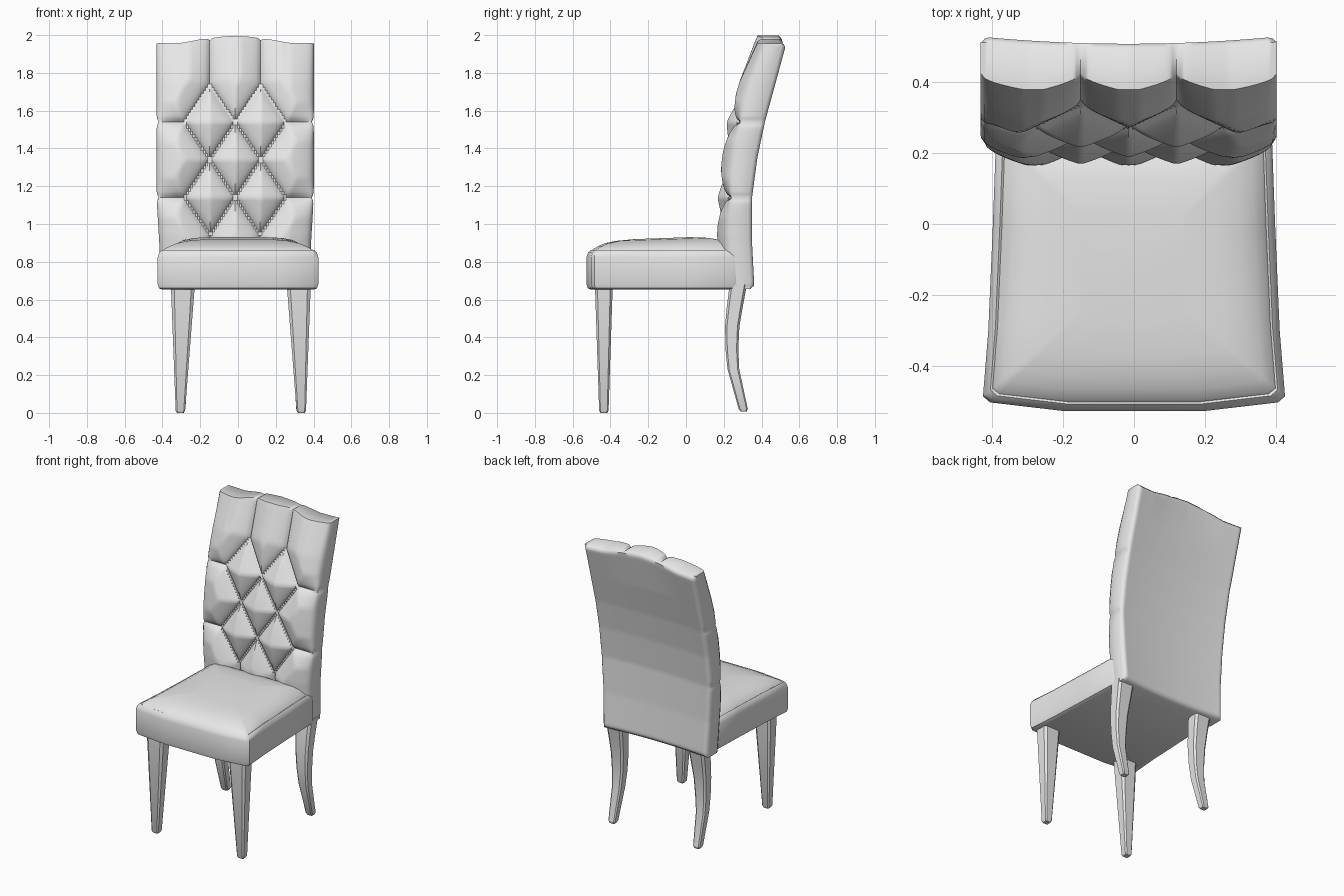
import bpy, bmesh, math
from mathutils import Vector

if "Cube" in bpy.data.objects:
    bpy.data.objects.remove(bpy.data.objects["Cube"])

grey = bpy.data.materials.new("light_grey")
grey.use_nodes = True
GREY = (0.8, 0.8, 0.8, 1)
grey.diffuse_color = GREY
grey.node_tree.nodes["Principled BSDF"].inputs["Base Color"].default_value = GREY


def finish(bm, name, angle):
    """Turn a bmesh into a shaded object."""
    bmesh.ops.recalc_face_normals(bm, faces=bm.faces)
    mesh = bpy.data.meshes.new(name)
    bm.to_mesh(mesh)
    bm.free()
    mesh.materials.append(grey)
    ob = bpy.data.objects.new(name, mesh)
    bpy.context.collection.objects.link(ob)
    bpy.ops.object.select_all(action="DESELECT")
    ob.select_set(True)
    bpy.context.view_layer.objects.active = ob
    bpy.ops.object.shade_smooth_by_angle(angle=math.radians(angle))
    return ob


def interp(table, t):
    """Piecewise linear lookup."""
    if t <= table[0][0]:
        return table[0][1]
    for (a, p), (b, q) in zip(table, table[1:]):
        if t <= b:
            return p + (q - p) * (t - a) / (b - a)
    return table[-1][1]


def skin(bm, rings):
    """Join equal closed rings and cap both ends."""
    n = len(rings[0])
    for low, high in zip(rings, rings[1:]):
        for i in range(n):
            k = (i + 1) % n
            bm.faces.new((low[i], low[k], high[k], high[i]))
    bm.faces.new(rings[0][::-1])
    bm.faces.new(rings[-1])


# Tufting pattern: buttons on a diamond lattice joined by seams
U, V, MID = 0.135, 0.2, 1.54
buttons = [(x, z) for z in range(-3, 2) for x in range(-2, 3) if (x + z) % 2 == 0]
seams = [(p, q) for p in buttons for q in buttons
         if p[0] < q[0] and q[0] - p[0] == 1 and abs(p[1] - q[1]) == 1]
for s in (-1, 1):
    seams += [((s, 1), (s, 3)), ((s, -3), (s, -6))]
    seams += [((2 * s, z), (4 * s, z)) for z in (0, -2)]
seams = [(Vector((a[0] * U, a[1] * V)), Vector((b[0] * U, b[1] * V))) for a, b in seams]


def seam_distance(x, z):
    p = Vector((x, z))
    best = 9
    for a, b in seams:
        d = b - a
        t = max(0, min(1, (p - a).dot(d) / d.length_squared))
        best = min(best, (p - a - d * t).length)
    return best


# Tufted backrest: front and rear sheets sharing one rim
FRONT = [(0.65, 0.25), (0.94, 0.235), (1.14, 0.24), (1.34, 0.26),
         (1.54, 0.287), (1.74, 0.35), (1.96, 0.425)]
REAR = [(0.65, 0.345), (0.9, 0.332), (1.14, 0.332), (1.35, 0.36),
        (1.54, 0.40), (1.96, 0.515)]
CREST = [(0, 0.04), (0.137, 0.03), (0.28, 0.003), (0.42, 0)]
COLS, LOW, HIGH = 37, -53, 25
HALF = COLS * U / 12

bm = bmesh.new()
front, rear = [], []
for j in range(LOW, HIGH + 1):
    dz = j * V / 12
    z = MID + dz
    width = interp([(0.65, 0.94), (0.9, 0.965), (1.14, 1)], z)
    frow, rrow = [], []
    for i in range(-COLS, COLS + 1):
        x = i * U / 12
        d = seam_distance(x, dz)
        edge = HALF - abs(x)
        fade = min(1, edge / 0.12) ** 0.5
        bulge = 0.07 * min(1, d / 0.105) ** 0.6 * fade
        if j > HIGH - 12:
            bulge *= 0.65 + 0.35 * (HIGH - j) / 12
        notch = math.exp(-d / 0.012)
        lift = interp(CREST, abs(x)) * max(0, min(1, (z - 1.74) / 0.2))
        xx = x * width
        if edge < 0.001:
            xx -= math.copysign(0.012 * notch, x)
        if j == HIGH:
            lift -= 0.014 * notch
        frow.append(bm.verts.new((xx - 0.015, interp(FRONT, z) - bulge, z + lift)))
        # rounded rear rim, slightly hollow back
        rim = min(edge, (HIGH - j) * V / 12, (j - LOW) * V / 12)
        rnd = 0.022 * max(0, 1 - rim / 0.025) ** 2
        y = interp(REAR, z) + 0.02 * (x / HALF) ** 2 - rnd
        rrow.append(bm.verts.new((xx - 0.015, y, z + lift)))
    front.append(frow)
    rear.append(rrow)

for sheet in (front, rear):
    for a, b in zip(sheet, sheet[1:]):
        for i in range(2 * COLS):
            bm.faces.new((a[i], a[i + 1], b[i + 1], b[i]))
for c in (0, -1):
    for j in range(HIGH - LOW):
        bm.faces.new((front[j][c], front[j + 1][c], rear[j + 1][c], rear[j][c]))
    for i in range(2 * COLS):
        bm.faces.new((front[c][i], front[c][i + 1], rear[c][i + 1], rear[c][i]))
finish(bm, "tufted_backrest", 50)

# Seat cushion: outline lofted through inset rings, with a seam and a crown
half = [(0.2, -0.526), (0.405, -0.502), (0.425, -0.485), (0.41, -0.3),
        (0.397, 0), (0.388, 0.25), (0.37, 0.278), (0.2, 0.28)]
outline = half + [(-x, y) for x, y in reversed(half)]
CY = -0.12
profile = [(0.025, 0.652), (0.006, 0.66), (0, 0.68), (0, 0.825), (0.007, 0.848),
           (0.02, 0.862), (0.026, 0.858), (0.032, 0.866), (0.06, 0.885),
           (0.1, 0.902), (0.16, 0.913), (0.26, 0.919)]
bm = bmesh.new()
rings = []
for inset, z in profile:
    k = 1 - inset / 0.41
    ring = []
    for x, y in outline:
        yy = CY + (y - CY) * k
        tilt = 0.03 * (yy + 0.3) * max(0, (z - 0.86) / 0.05)
        ring.append(bm.verts.new((x * k, yy, z + tilt)))
    rings.append(ring)
skin(bm, rings)
finish(bm, "seat_cushion", 45)


# Tapered legs: chamfered square sections given as (z, x, y, half x, half y)
def leg(name, side, sections):
    bm = bmesh.new()
    rings = []
    for z, x, y, hx, hy in sections:
        cx, cy = hx * 0.72, hy * 0.72
        pts = [(hx, -cy), (hx, cy), (cx, hy), (-cx, hy),
               (-hx, cy), (-hx, -cy), (-cx, -hy), (cx, -hy)]
        rings.append([bm.verts.new((0.015 + side * x + px, y + py, z)) for px, py in pts])
    skin(bm, rings)
    finish(bm, name, 30)


FRONT_LEG = [(0, 0.32, -0.435, 0.018, 0.018), (0.012, 0.32, -0.435, 0.025, 0.025),
             (0.67, 0.307, -0.435, 0.063, 0.047)]
BACK_LEG = [(0.008, 0.318, 0.305, 0.018, 0.017), (0.022, 0.318, 0.303, 0.025, 0.024),
            (0.23, 0.315, 0.251, 0.034, 0.031), (0.34, 0.312, 0.243, 0.041, 0.034),
            (0.46, 0.31, 0.245, 0.047, 0.038), (0.56, 0.308, 0.258, 0.053, 0.042),
            (0.68, 0.307, 0.277, 0.06, 0.046)]
for side, word in ((1, "left"), (-1, "right")):
    leg("front_leg_" + word, side, FRONT_LEG)
    leg("back_leg_" + word, side, BACK_LEG)
